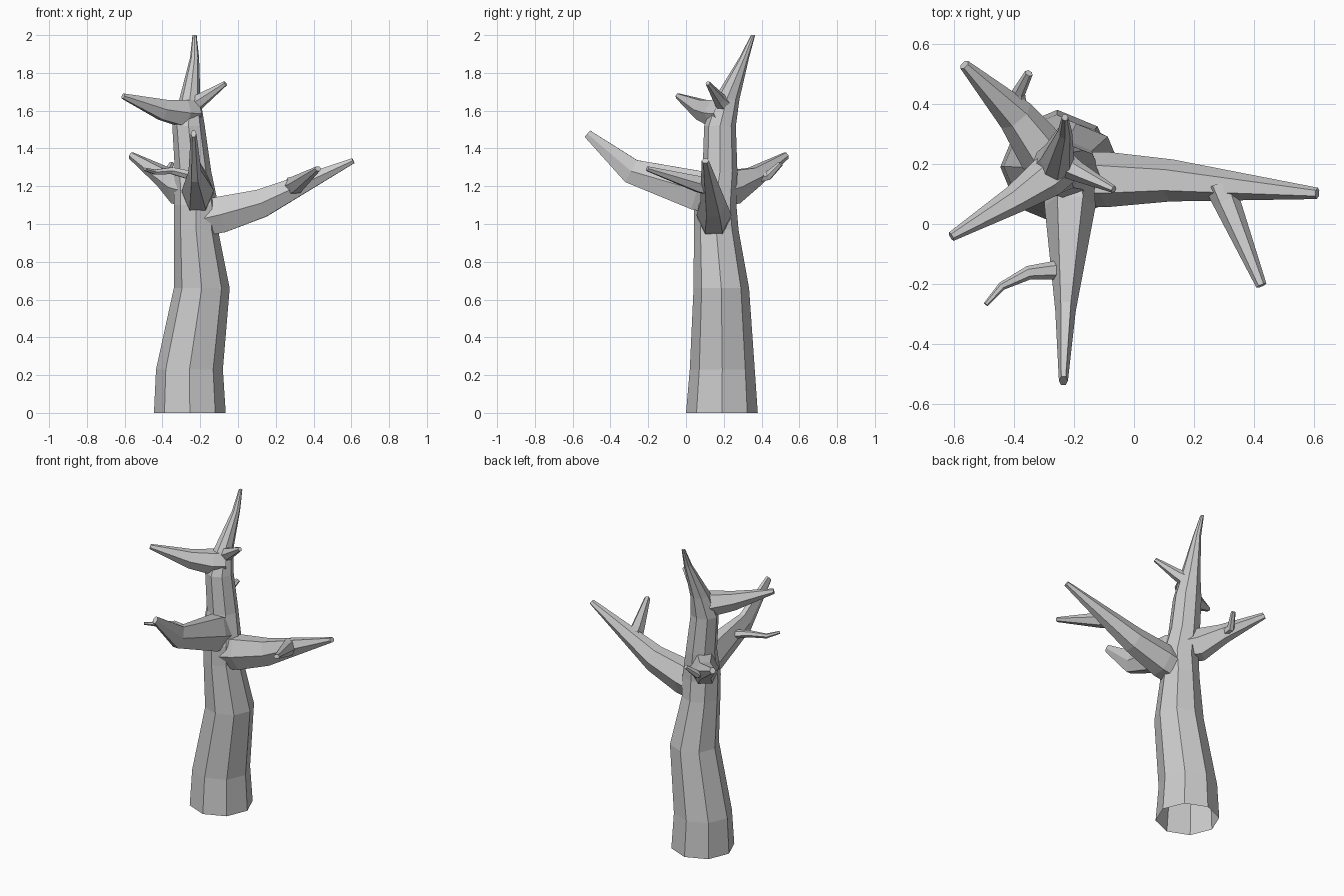
import bpy, math
from mathutils import Vector


def tube(name, pts, sides, level=False):
    """Faceted tapering tube; pts = (x, y, z, half width, half height)."""
    verts, faces = [], []
    centres = [Vector(p[:3]) for p in pts]
    n = len(pts)
    for i, p in enumerate(pts):
        if level:
            side, up = Vector((1, 0, 0)), Vector((0, 1, 0))
        else:
            d = Vector()
            if i > 0:
                d += (centres[i] - centres[i - 1]).normalized()
            if i < n - 1:
                d += (centres[i + 1] - centres[i]).normalized()
            d.normalize()
            side = d.cross(Vector((0, 0, 1))).normalized()
            up = side.cross(d)
        for k in range(sides):
            a = 2 * math.pi * k / sides
            s = 1 if level else -1
            tall = p[4] / (1 if level else math.sin(math.pi / 3))
            verts.append(centres[i] + side * s * p[3] * math.cos(a) + up * tall * math.sin(a))
    for i in range(n - 1):
        for k in range(sides):
            a, b = i * sides + k, i * sides + (k + 1) % sides
            f = (a, b, b + sides, a + sides)
            faces.append(f)
    faces.append(tuple(range((n - 1) * sides, n * sides)))
    if not level:
        faces = [f for f in faces]
    mesh = bpy.data.meshes.new(name)
    mesh.from_pydata(verts, [], faces)
    mesh.validate()
    # consistent outward faces
    import bmesh
    bm = bmesh.new()
    bm.from_mesh(mesh)
    bmesh.ops.recalc_face_normals(bm, faces=bm.faces)
    bm.to_mesh(mesh)
    bm.free()
    ob = bpy.data.objects.new(name, mesh)
    bpy.context.collection.objects.link(ob)
    return ob


# Eight-sided trunk, open at the bottom, bending up to a pointed top
tube("trunk", [
    (-0.255, 0.19, 0.00, 0.19, 0.19),
    (-0.257, 0.192, 0.23, 0.177, 0.172),
    (-0.192, 0.187, 0.66, 0.148, 0.147),
    (-0.222, 0.160, 0.97, 0.116, 0.118),
    (-0.222, 0.155, 1.10, 0.118, 0.112),
    (-0.238, 0.180, 1.28, 0.096, 0.092),
    (-0.262, 0.180, 1.52, 0.086, 0.084),
    (-0.255, 0.215, 1.66, 0.056, 0.068),
    (-0.230, 0.308, 1.88, 0.024, 0.026),
    (-0.230, 0.355, 2.00, 0.011, 0.011)], 8, level=True)

# Main branches, six-sided
branches = {
    "right_branch": [
        (-0.22, 0.15, 1.02, 0.09, 0.09),
        (-0.09, 0.148, 1.05, 0.092, 0.096),
        (0.125, 0.145, 1.11, 0.070, 0.075),
        (0.61, 0.102, 1.335, 0.019, 0.014)],
    "front_branch": [
        (-0.215, 0.17, 1.14, 0.08, 0.09),
        (-0.213, 0.06, 1.178, 0.085, 0.105),
        (-0.228, -0.29, 1.28, 0.034, 0.066),
        (-0.235, -0.522, 1.478, 0.015, 0.022)],
    "back_left_branch": [
        (-0.25, 0.18, 1.18, 0.09, 0.08),
        (-0.305, 0.24, 1.195, 0.085, 0.09),
        (-0.393, 0.36, 1.25, 0.063, 0.05),
        (-0.565, 0.53, 1.362, 0.018, 0.018)],
    "upper_left_branch": [
        (-0.23, 0.20, 1.585, 0.065, 0.07),
        (-0.29, 0.155, 1.587, 0.07, 0.07),
        (-0.40, 0.08, 1.605, 0.047, 0.054),
        (-0.608, -0.042, 1.677, 0.016, 0.014)],
    # Small twigs
    "upper_right_twig": [
        (-0.24, 0.205, 1.63, 0.045, 0.045),
        (-0.19, 0.175, 1.66, 0.034, 0.032),
        (-0.067, 0.115, 1.745, 0.012, 0.012)],
    "right_branch_twig": [
        (0.29, 0.13, 1.20, 0.055, 0.045),
        (0.31, 0.07, 1.21, 0.045, 0.042),
        (0.424, -0.205, 1.293, 0.018, 0.012)],
    "front_branch_twig": [
        (-0.22, -0.15, 1.25, 0.035, 0.025),
        (-0.35, -0.162, 1.282, 0.023, 0.018),
        (-0.44, -0.207, 1.275, 0.014, 0.013),
        (-0.493, -0.268, 1.29, 0.008, 0.008)],
    "back_branch_twig": [
        (-0.375, 0.34, 1.235, 0.025, 0.025),
        (-0.386, 0.435, 1.255, 0.024, 0.022),
        (-0.35, 0.502, 1.32, 0.014, 0.012)],
}
for name, pts in branches.items():
    tube(name, pts, 6)
